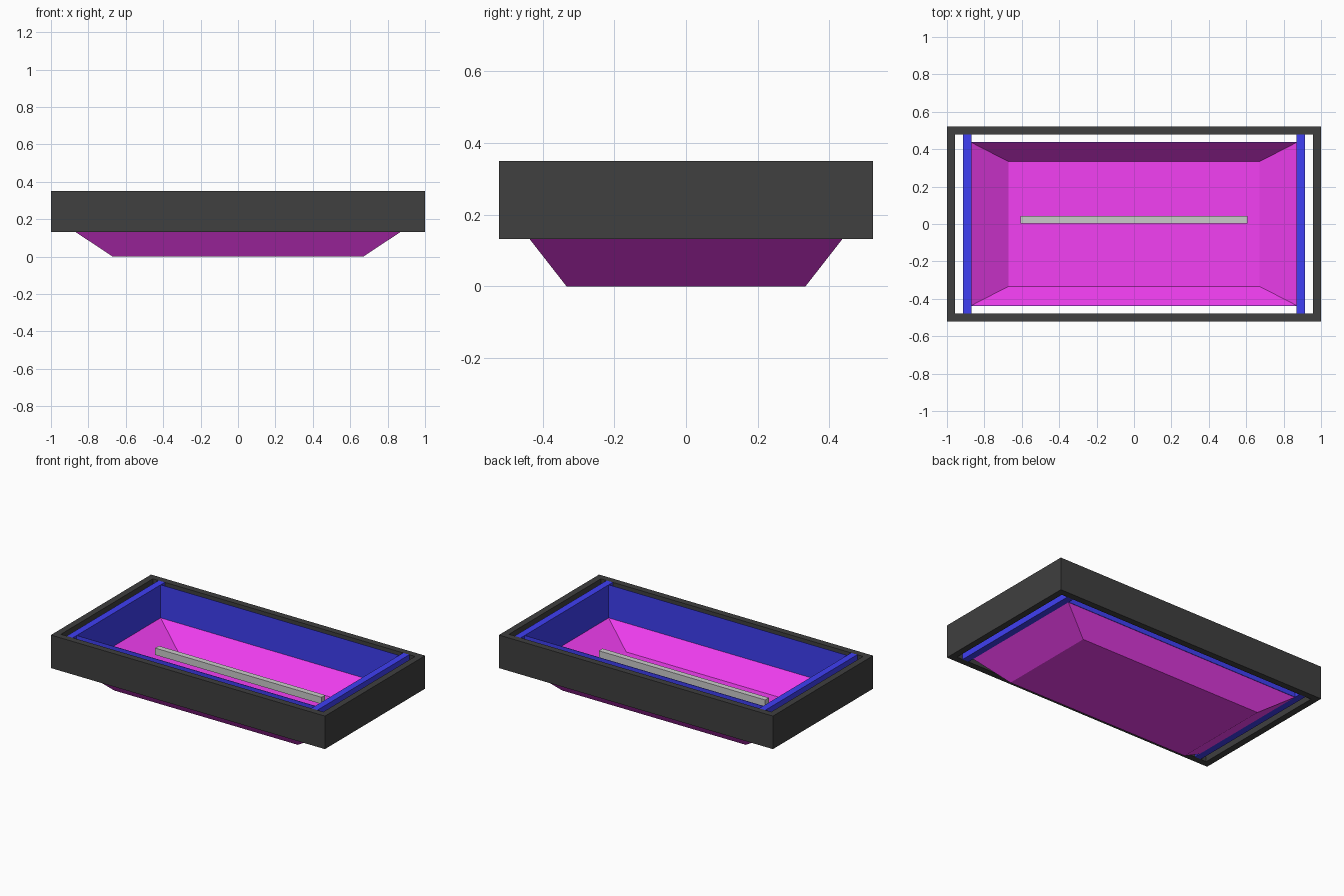
import bpy, bmesh

if "Cube" in bpy.data.objects:
    bpy.data.objects.remove(bpy.data.objects["Cube"])

def material(name, color):
    m = bpy.data.materials.new(name)
    m.diffuse_color = (*color, 1)
    m.use_nodes = True
    m.node_tree.nodes["Principled BSDF"].inputs["Base Color"].default_value = m.diffuse_color
    return m

black = material("black", (0.05, 0.05, 0.05))
blue = material("blue", (0.05, 0.05, 0.9))
magenta = material("magenta", (0.9, 0.05, 0.9))

def finish(name, bm, mat):
    me = bpy.data.meshes.new(name)
    bm.to_mesh(me)
    bm.free()
    ob = bpy.data.objects.new(name, me)
    bpy.context.collection.objects.link(ob)
    if mat:
        me.materials.append(mat)
    return ob

def box(name, lo, hi, mat=None):
    bm = bmesh.new()
    bmesh.ops.create_cube(bm, size=1)
    for v in bm.verts:
        v.co = [(l + h) / 2 + c * (h - l) for c, l, h in zip(v.co, lo, hi)]
    return finish(name, bm, mat)

Z0, Z1 = 0.132, 0.35        # bottom and top of the frame
X, Y, T = 1.0, 0.522, 0.043  # outer half sizes and board thickness
TX, TY = 0.87, 0.436        # half sizes of the tray rim

for s, side, end in ((-1, "front", "left"), (1, "back", "right")):
    # outer frame boards
    y = sorted((s * Y, s * (Y - T)))
    box(side + "_board", (-X, y[0], Z0), (X, y[1], Z1), black)
    x = sorted((s * X, s * (X - T)))
    box(end + "_board", (x[0], -Y + T, Z0), (x[1], Y - T, Z1), black)
    # inner lining: thick ends, thin long panels
    x = sorted((s * TX, s * (TX + 0.045)))
    box(end + "_lining", (x[0], -Y + T, Z0), (x[1], Y - T, Z1), blue)
    y = sorted((s * TY, s * (TY + 0.003)))
    box(side + "_lining", (-TX, y[0], Z0), (TX, y[1], Z1), blue)

# open sloped tray: floor plus four slanted sides
bm = bmesh.new()
def ring(x, y, z):
    return [bm.verts.new((x * a, y * b, z)) for a, b in ((-1, -1), (1, -1), (1, 1), (-1, 1))]
floor, rim = ring(0.67, 0.333, 0), ring(TX, TY, Z0)
bm.faces.new(floor[::-1])
for i in range(4):
    j = (i + 1) % 4
    bm.faces.new((floor[i], floor[j], rim[j], rim[i]))
finish("tray", bm, magenta)

# long central bar
box("center_bar", (-0.607, 0.004, 0.123), (0.607, 0.042, 0.168))
